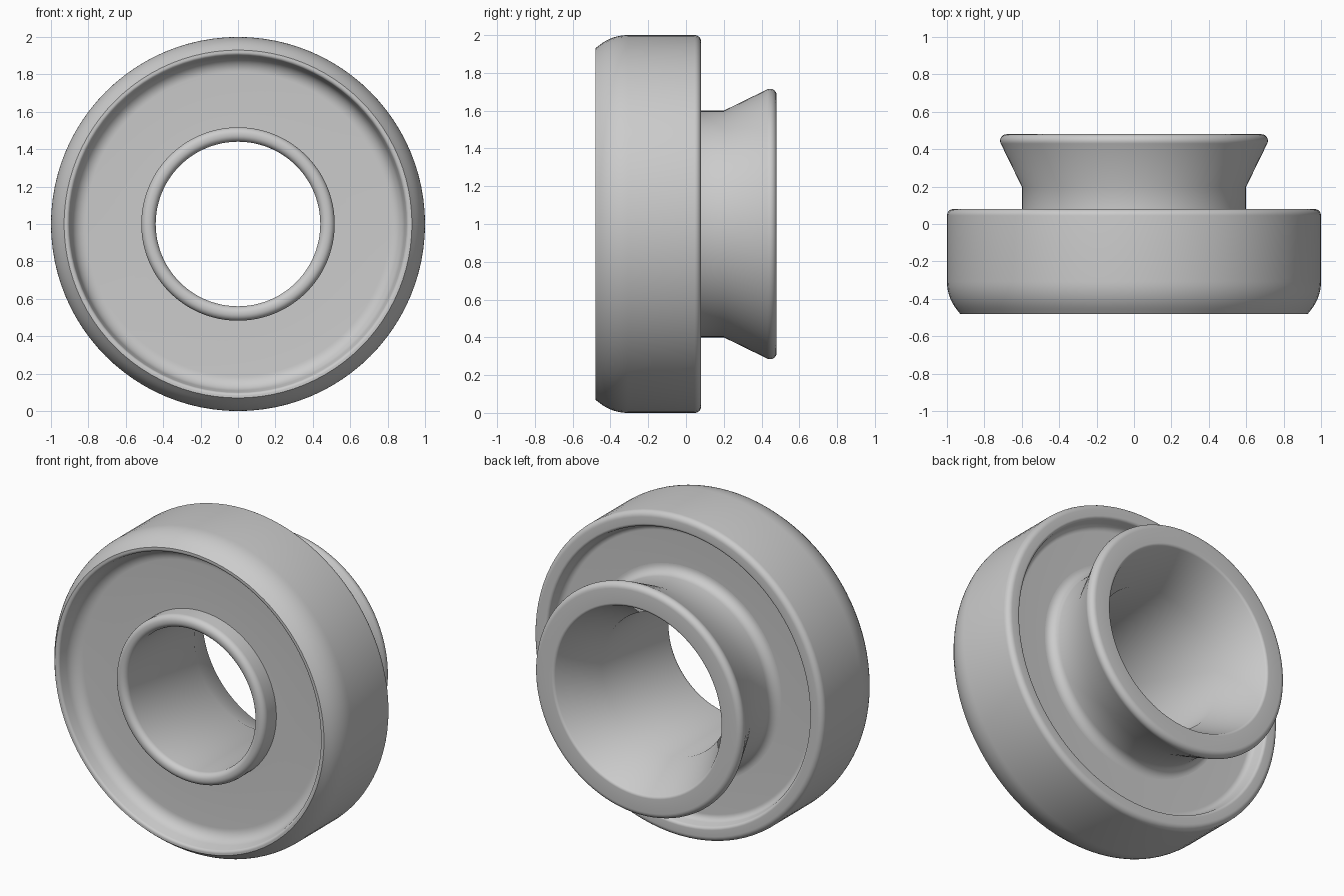
import bpy, bmesh, math
from mathutils import Vector

cube = bpy.data.objects.get("Cube")
if cube:
    bpy.data.objects.remove(cube, do_unlink=True)

SEGMENTS = 96

# One plain grey for every part
GREY = (0.6, 0.6, 0.6, 1)
grey = bpy.data.materials.new("mid_grey")
grey.use_nodes = True
grey.diffuse_color = GREY
grey.node_tree.nodes["Principled BSDF"].inputs["Base Color"].default_value = GREY


def round_profile(corners, steps=8):
    """Fillet each (radius, depth, fillet) corner of a closed profile."""
    points = []
    count = len(corners)
    for i, (r, y, fillet) in enumerate(corners):
        here = Vector((r, y))
        if fillet == 0:
            points.append(here)
            continue
        before = (Vector(corners[i - 1][:2]) - here).normalized()
        after = (Vector(corners[(i + 1) % count][:2]) - here).normalized()
        half = before.angle(after) / 2
        centre = here + (before + after).normalized() * (fillet / math.sin(half))
        reach = fillet / math.tan(half)
        start = here + before * reach - centre
        end = here + after * reach - centre
        sweep = start.angle(end)
        for k in range(steps + 1):
            t = k / steps
            arm = (start * math.sin((1 - t) * sweep) + end * math.sin(t * sweep)) / math.sin(sweep)
            points.append(centre + arm)
    return points


def lathe(name, corners):
    """Revolve a closed profile about the horizontal front-to-back axis."""
    bm = bmesh.new()
    verts = [bm.verts.new((p.x, p.y, 0)) for p in round_profile(corners)]
    edges = [bm.edges.new((v, verts[(i + 1) % len(verts)])) for i, v in enumerate(verts)]
    bmesh.ops.spin(bm, geom=verts + edges, cent=(0, 0, 0), axis=(0, 1, 0),
                   angle=math.tau, steps=SEGMENTS, use_merge=True)
    bmesh.ops.remove_doubles(bm, verts=bm.verts, dist=0.0001)
    bmesh.ops.recalc_face_normals(bm, faces=bm.faces)
    mesh = bpy.data.meshes.new(name)
    bm.to_mesh(mesh)
    bm.free()
    mesh.materials.append(grey)
    obj = bpy.data.objects.new(name, mesh)
    obj.location.z = 1
    bpy.context.collection.objects.link(obj)
    bpy.ops.object.select_all(action='DESELECT')
    obj.select_set(True)
    bpy.context.view_layer.objects.active = obj
    bpy.ops.object.shade_smooth_by_angle(angle=math.radians(35))
    return obj


# Outer ring with its recessed front and back floors
lathe("outer_ring", [
    (0.48, -0.36, 0),
    (0.875, -0.36, 0.08),
    (0.905, -0.48, 0.018),
    (0.93, -0.48, 0),
    (1.0, -0.39, 0.24),
    (1.0, 0.08, 0.035),
    (0.91, 0.08, 0.02),
    (0.89, 0.0, 0.04),
    (0.48, 0.0, 0),
])

# Hollow hub: rounded front lip, filleted neck and flared back mouth
lathe("flared_hub", [
    (0.44, -0.48, 0.036),
    (0.517, -0.48, 0.036),
    (0.517, -0.2, 0),
    (0.66, -0.2, 0),
    (0.66, 0.0, 0),
    (0.6, 0.0, 0.058),
    (0.6, 0.2, 0),
    (0.737, 0.48, 0.035),
    (0.58, 0.48, 0.02),
    (0.44, 0.2, 0),
])
